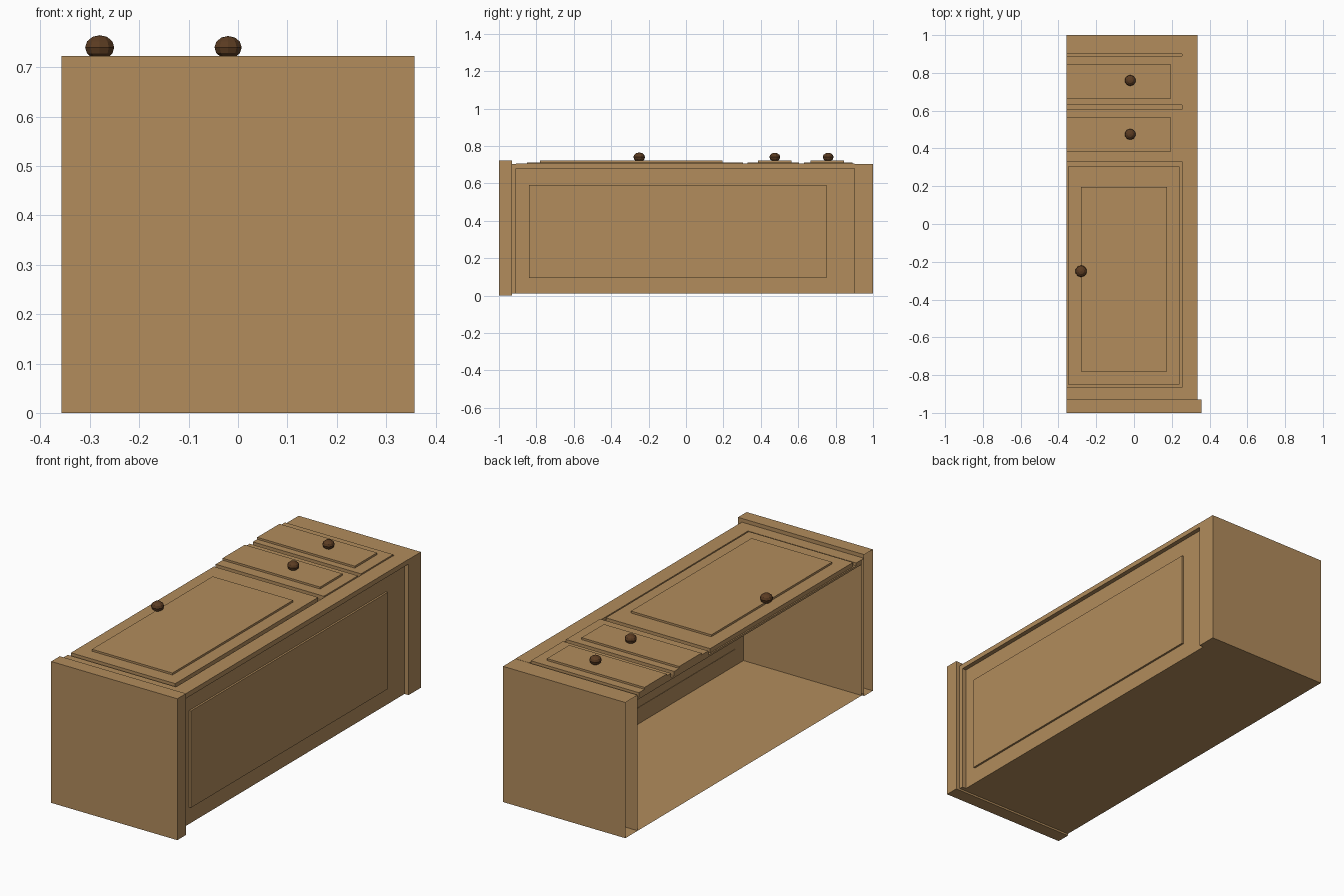
import bpy, bmesh

if "Cube" in bpy.data.objects:
    bpy.data.objects.remove(bpy.data.objects["Cube"])

def material(name, col):
    m = bpy.data.materials.new(name)
    m.diffuse_color = (*col, 1)
    m.use_nodes = True
    m.node_tree.nodes["Principled BSDF"].inputs["Base Color"].default_value = m.diffuse_color
    return m

WOOD = material("light_wood", (0.445, 0.262, 0.107))
DARK = material("dark_knob_wood", (0.105, 0.045, 0.016))
L = -0.357  # open left side of the cabinet

def finish(name, bm, mat):
    me = bpy.data.meshes.new(name)
    bm.to_mesh(me)
    bm.free()
    me.materials.append(mat)
    ob = bpy.data.objects.new(name, me)
    bpy.context.collection.objects.link(ob)
    return ob

def box(name, x, y, z, keep_left=False, drop=()):
    """Box from ranges; the face on the open left side is left out."""
    bm = bmesh.new()
    bmesh.ops.create_cube(bm, size=1)
    for v in bm.verts:
        v.co = [r[0] if c < 0 else r[1] for c, r in zip(v.co, (x, y, z))]
    dirs = {"-x": (0, -1), "+x": (0, 1), "-y": (1, -1), "+y": (1, 1),
            "-z": (2, -1), "+z": (2, 1)}
    gone = set(drop) | (set() if keep_left else {"-x"})
    bm.normal_update()
    faces = [f for f in bm.faces
             if any(f.normal[dirs[d][0]] * dirs[d][1] > 0.9 for d in gone)]
    bmesh.ops.delete(bm, geom=faces, context='FACES')
    return finish(name, bm, WOOD)

# plinth and top end block, both hollow towards the open side
box("plinth", (L, 0.357), (-1, -0.93), (0, 0.723))
box("top_end", (L, 0.335), (0.90, 1), (0.01, 0.704))
box("lower_post", (L, 0.335), (-0.93, -0.91), (0.01, 0.704), drop=("-y",))

# back and recessed side sheets of the carcass
box("carcass", (L, 0.312), (-0.91, 0.90), (0.01, 0.68), drop=("-y", "+y", "+z"))
box("side_raised_panel", (0.31, 0.322), (-0.84, 0.75), (0.095, 0.59), True, ("-x",))

# front frame: thin base with rails around the grooves
box("front_base", (L, 0.335), (-0.91, 0.90), (0.68, 0.69), True)
box("front_side_rail", (0.255, 0.335), (-0.91, 0.90), (0.69, 0.705), True, ("-z",))
box("front_lower_rail", (L, 0.255), (-0.91, -0.865), (0.69, 0.705), True, ("-z",))

# door and drawer fronts with their raised panels
fronts = [
    ("door", (-0.35, 0.24), (-0.85, 0.305), (-0.28, 0.175), (-0.78, 0.195)),
    ("lower_drawer", (L, 0.255), (0.33, 0.605), (L, 0.195), (0.385, 0.565)),
    ("upper_drawer", (L, 0.255), (0.63, 0.89), (L, 0.195), (0.665, 0.845)),
]
for name, x, y, px, py in fronts:
    box(name + "_front", x, y, (0.69, 0.712), True, ("-z",))
    box(name + "_raised_panel", px, py, (0.712, 0.722), True, ("-z",))

# round knobs
for name, x, y, r in [("door_knob", -0.28, -0.25, 0.031),
                      ("lower_drawer_knob", -0.02, 0.475, 0.029),
                      ("upper_drawer_knob", -0.02, 0.76, 0.029)]:
    bm = bmesh.new()
    bmesh.ops.create_uvsphere(bm, u_segments=10, v_segments=6, radius=r)
    for v in bm.verts:
        v.co.z *= 0.8
    ob = finish(name, bm, DARK)
    ob.location = (x, y, 0.740)
